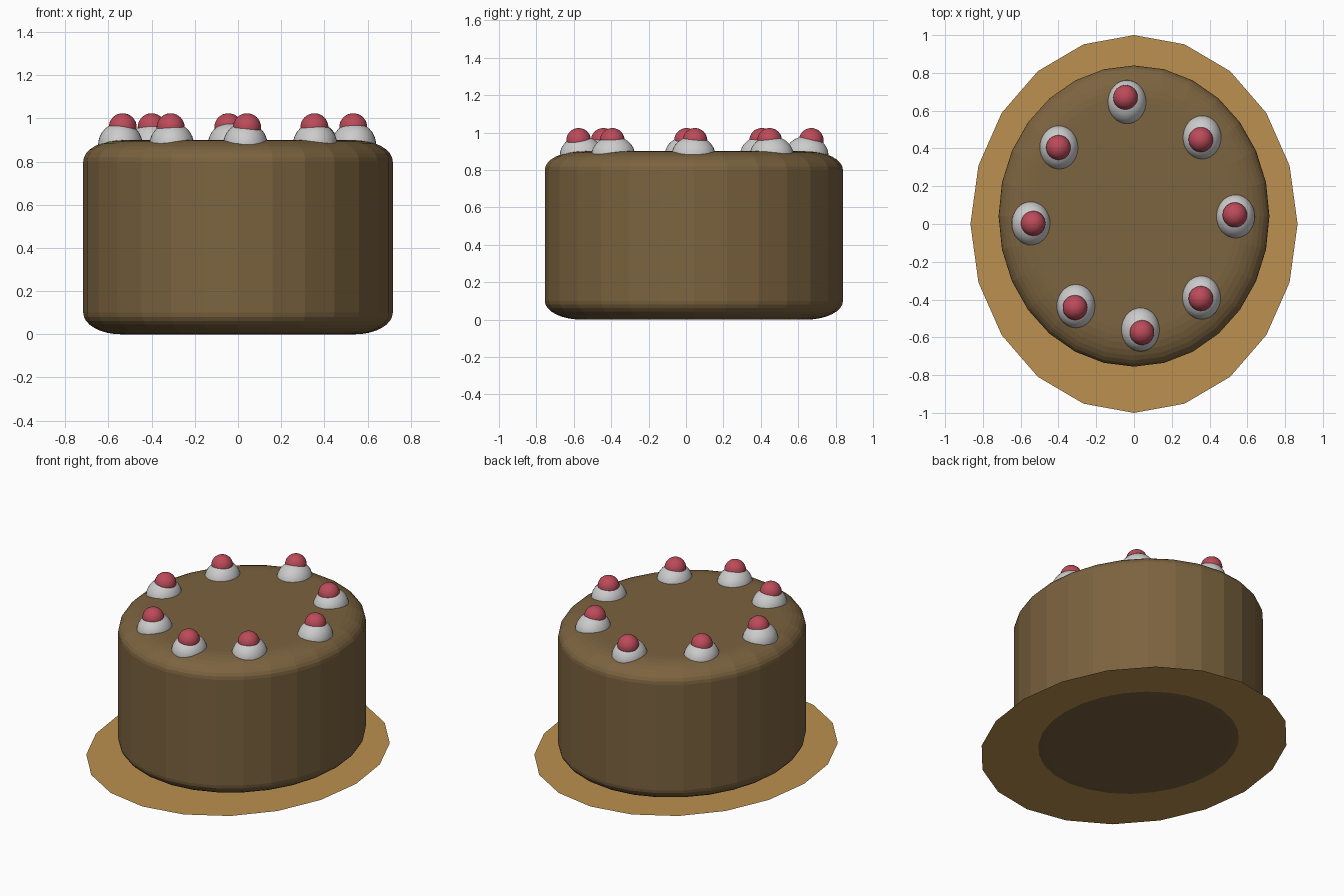
import bpy, bmesh
from math import sin, cos, pi

if "Cube" in bpy.data.objects:
    bpy.data.objects.remove(bpy.data.objects["Cube"])


def material(name, rgb):
    m = bpy.data.materials.new(name)
    m.diffuse_color = (*rgb, 1)
    m.use_nodes = True
    m.node_tree.nodes["Principled BSDF"].inputs["Base Color"].default_value = m.diffuse_color
    return m


def add_object(name, bm, mat=None):
    bmesh.ops.recalc_face_normals(bm, faces=bm.faces)
    me = bpy.data.meshes.new(name)
    bm.to_mesh(me)
    bm.free()
    ob = bpy.data.objects.new(name, me)
    bpy.context.collection.objects.link(ob)
    if mat:
        me.materials.append(mat)
    return ob


def ball(name, loc, radii, mat=None):
    bm = bmesh.new()
    bmesh.ops.create_uvsphere(bm, u_segments=32, v_segments=16, radius=1)
    for f in bm.faces:
        f.smooth = True
    ob = add_object(name, bm, mat)
    ob.location, ob.scale = loc, radii


sponge = material("chocolate", (0.20, 0.125, 0.05))
card = material("card", (0.50, 0.28, 0.08))
red = material("cherry_red", (0.50, 0.07, 0.10))

# Cake board: thin oval sheet with 20 sides
bm = bmesh.new()
bm.faces.new([bm.verts.new((0.866 * sin(2 * pi * i / 20), cos(2 * pi * i / 20), 0.002))
              for i in range(20)][::-1])
board = add_object("cake_board", bm, card)
for p in board.data.polygons:
    if p.normal.z < 0:
        p.flip()

# Cake: oval 28-sided drum with rounded top and bottom rims
SIDES, STEPS, FLAT = 28, 8, 0.755
arc = [pi / 2 * i / STEPS for i in range(STEPS + 1)]
profile = [(FLAT + (1 - FLAT) * sin(a), 0.1 - 0.1 * cos(a)) for a in arc]
profile += [(r, 0.9 - z) for r, z in reversed(profile)]
bm = bmesh.new()
rings = [[bm.verts.new((0.717 * r * cos(2 * pi * i / SIDES),
                        0.042 + 0.797 * r * sin(2 * pi * i / SIDES), z))
          for i in range(SIDES)] for r, z in profile]
for lo, hi in zip(rings, rings[1:]):
    for i in range(SIDES):
        j = (i + 1) % SIDES
        bm.faces.new((lo[i], lo[j], hi[j], hi[i]))
bm.faces.new(rings[0])
bm.faces.new(rings[-1])
add_object("cake", bm, sponge)

# Cream dollops, each topped by a cherry: cream x, y, cherry x, y
toppings = [(-0.037, 0.645, -0.045, 0.67), (0.36, 0.458, 0.354, 0.447),
            (0.537, 0.04, 0.534, 0.048), (0.357, -0.389, 0.354, -0.394),
            (0.034, -0.558, 0.042, -0.574), (-0.307, -0.434, -0.312, -0.442),
            (-0.545, 0.003, -0.534, 0.003), (-0.397, 0.405, -0.40, 0.405)]
for n, (x, y, cx, cy) in enumerate(toppings, 1):
    ball(f"cream_{n}", (x, y, 0.878), (0.103, 0.117, 0.103))
    ball(f"cherry_{n}", (cx, cy, 0.958), (0.065, 0.066, 0.066), red)
